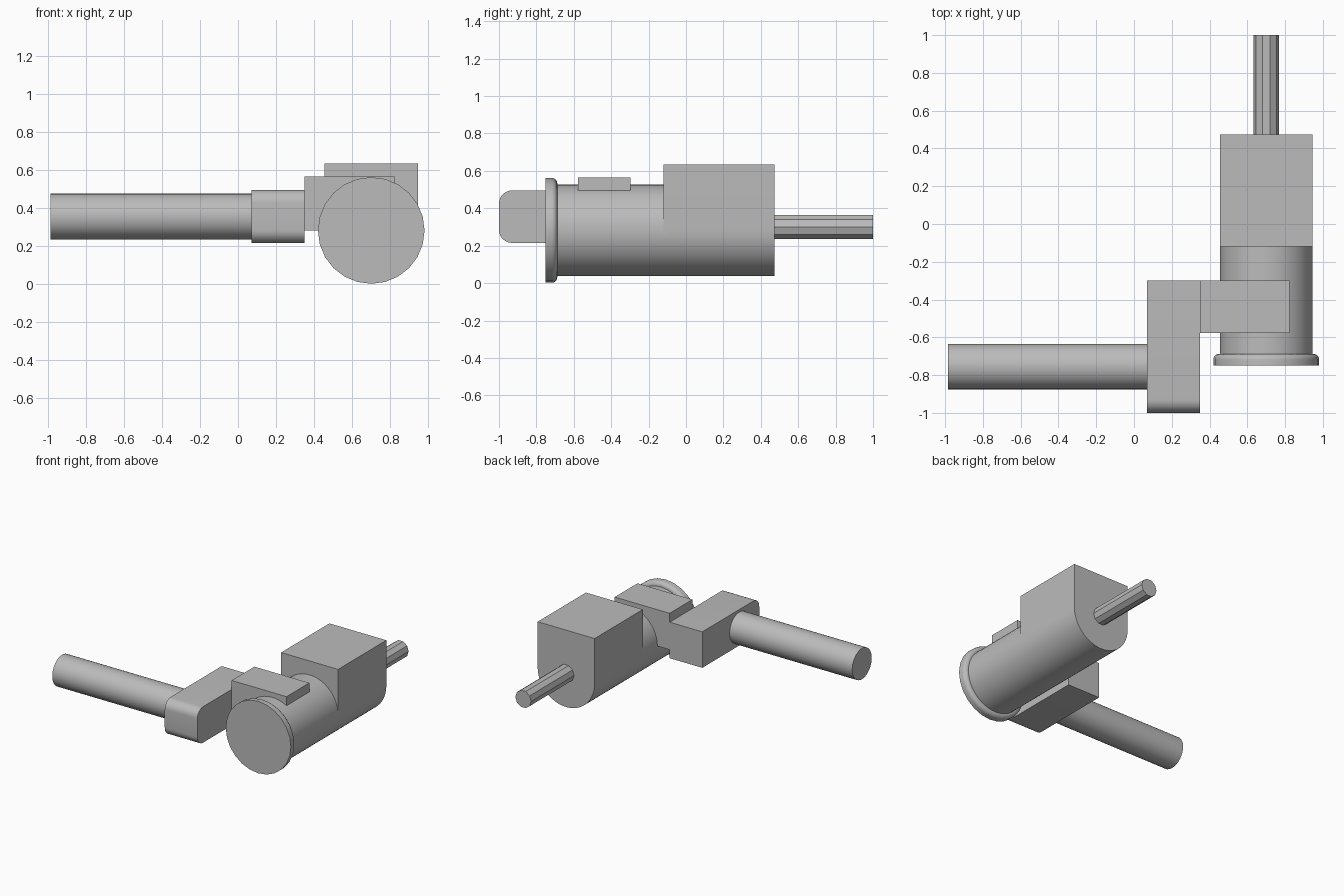
import bpy, bmesh, math
from mathutils import Matrix, Vector

if "Cube" in bpy.data.objects:
    bpy.data.objects.remove(bpy.data.objects["Cube"], do_unlink=True)

grey = bpy.data.materials.new("plain grey")
grey.use_nodes = True
colour = (0.5, 0.5, 0.5, 1)
grey.diffuse_color = colour
grey.node_tree.nodes["Principled BSDF"].inputs["Base Color"].default_value = colour


def finish(name, bm, smooth=None):
    """Turn a bmesh into a grey object, smooth below the given angle."""
    bmesh.ops.recalc_face_normals(bm, faces=bm.faces)
    mesh = bpy.data.meshes.new(name)
    bm.to_mesh(mesh)
    bm.free()
    mesh.materials.append(grey)
    obj = bpy.data.objects.new(name, mesh)
    bpy.context.collection.objects.link(obj)
    if smooth:
        bpy.ops.object.select_all(action='DESELECT')
        obj.select_set(True)
        bpy.context.view_layer.objects.active = obj
        bpy.ops.object.shade_smooth_by_angle(angle=math.radians(smooth))
    return obj


def extrude(name, points, start, end, smooth=None):
    """Extrude a closed outline given as 3D points at start, along start -> end."""
    bm = bmesh.new()
    face = bm.faces.new([bm.verts.new(Vector(p) + Vector(start)) for p in points])
    result = bmesh.ops.extrude_face_region(bm, geom=[face])
    moved = [v for v in result["geom"] if isinstance(v, bmesh.types.BMVert)]
    bmesh.ops.translate(bm, verts=moved, vec=Vector(end) - Vector(start))
    return finish(name, bm, smooth)


def arc(radius, first, last, steps):
    """Points (u, v) on an arc, angles in degrees, both ends included."""
    angles = [math.radians(first + (last - first) * i / steps) for i in range(steps + 1)]
    return [(radius * math.cos(a), radius * math.sin(a)) for a in angles]


def box(name, low, high):
    low, high = Vector(low), Vector(high)
    bm = bmesh.new()
    bmesh.ops.create_cube(bm, size=1, matrix=Matrix.Translation((low + high) / 2)
                          @ Matrix.Diagonal((*(high - low), 1)))
    return finish(name, bm)


def circle(radius, sides):
    return arc(radius, 0, 360, sides)[:-1]


# Axis of the barrel runs along y
cx, cz, barrel_r = 0.70, 0.282, 0.245

extrude("barrel", [(u, 0, v) for u, v in circle(barrel_r, 48)],
        (cx, -0.72, cz), (cx, -0.10, cz), 35)

# Housing: round below, square above, flush with the barrel
housing = [(u, 0, v) for u, v in arc(barrel_r, 180, 360, 24)]
housing += [(barrel_r, 0, 0.353), (-barrel_r, 0, 0.353)]
extrude("housing", housing, (cx, -0.12, cz), (cx, 0.473, cz), 35)

# Ten-sided drive shaft, flat shaded
extrude("drive_shaft", [(u, 0, v) for u, v in circle(0.068, 10)],
        (cx, 0.46, 0.30), (cx, 1.0, 0.30))

# Front flange: flat at the front, rounded at the back, spun about the barrel axis
rim = [(0, -0.75), (0.28, -0.75)]
rim += [(0.25 + u, -0.718 + v) for u, v in arc(0.03, 0, 90, 6)] + [(0, -0.688)]
bm = bmesh.new()
verts = [bm.verts.new((cx + r, y, cz)) for r, y in rim]
edges = [bm.edges.new(pair) for pair in zip(verts, verts[1:])]
bmesh.ops.spin(bm, geom=verts + edges, cent=(cx, 0, cz), axis=(0, 1, 0),
               angle=math.tau, steps=24)
bmesh.ops.remove_doubles(bm, verts=bm.verts, dist=0.0005)
finish("front_flange", bm, 40)

# Bracket plate joining the barrel to the side arm
box("bracket", (0.35, -0.578, 0.282), (0.822, -0.298, 0.565))

# Side arm with rounded front edges
r = 0.07
arm = [(0, -0.30, 0.495), (0, -0.30, 0.215)]
arm += [(0, -1 + r + u, 0.215 + r + v) for u, v in arc(r, 270, 180, 8)]
arm += [(0, -1 + r + u, 0.495 - r + v) for u, v in arc(r, 180, 90, 8)]
extrude("side_arm", arm, (0.07, 0, 0), (0.35, 0, 0), 35)

# Long handle rod along x
extrude("handle_rod", [(0, u, v) for u, v in circle(0.12, 40)],
        (-0.985, -0.755, 0.355), (0.08, -0.755, 0.355), 35)
